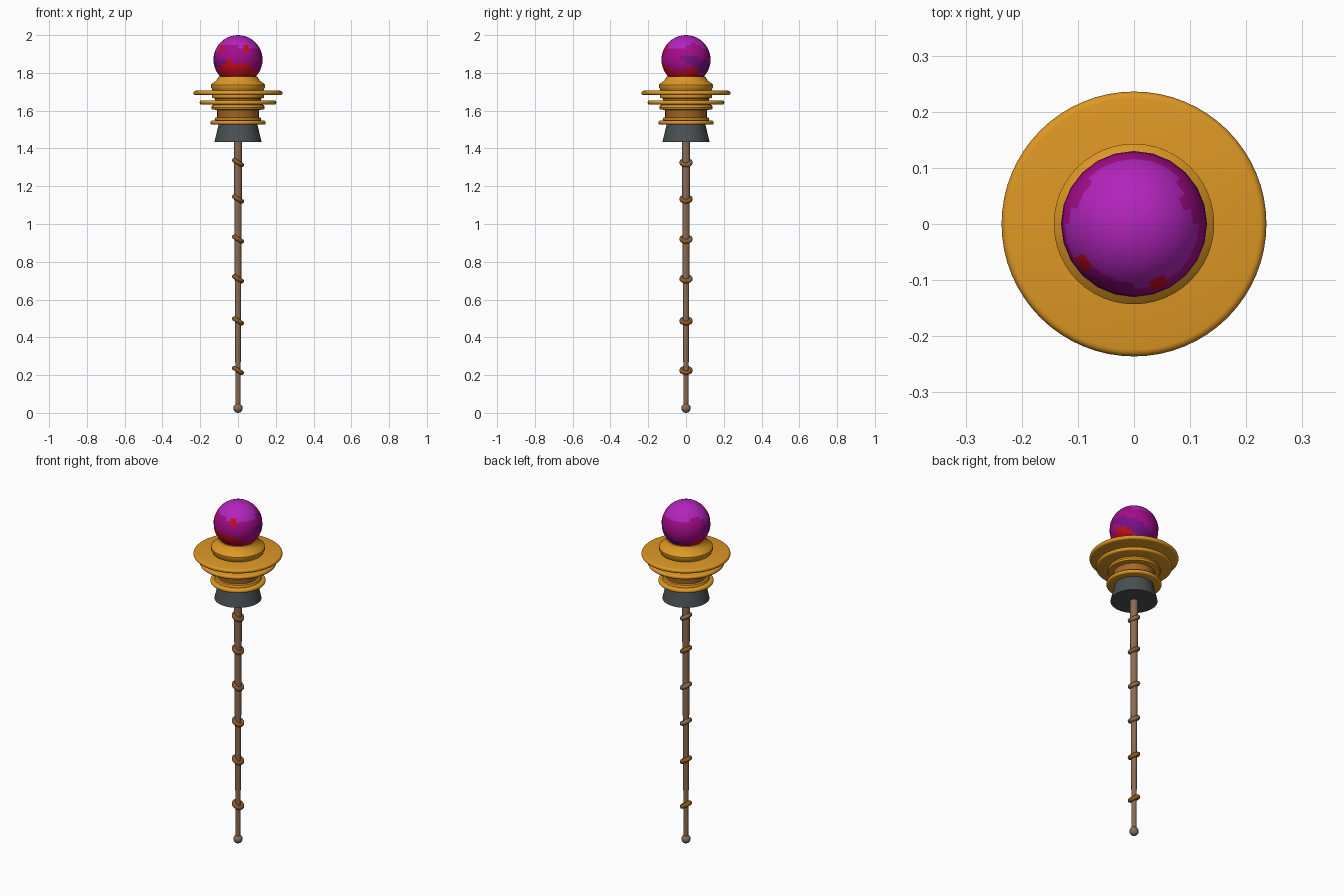
import bpy, bmesh, math
from mathutils import Matrix, Vector

if "Cube" in bpy.data.objects:
    bpy.data.objects.remove(bpy.data.objects["Cube"])


def mat(name, r, g, b):
    m = bpy.data.materials.new(name)
    lin = [((c / 255 + 0.055) / 1.055) ** 2.4 if c > 10 else c / 255 / 12.92 for c in (r, g, b)]
    m.diffuse_color = (*lin, 1)
    m.use_nodes = True
    m.node_tree.nodes["Principled BSDF"].inputs["Base Color"].default_value = m.diffuse_color
    return m


GOLD = mat("gold", 222, 152, 36)
BRONZE = mat("bronze", 165, 105, 38)
IRON = mat("dark_iron", 74, 80, 84)
WOOD = mat("wood", 138, 108, 84)
VINE = mat("brown_binding", 140, 88, 38)
VIOLET = mat("violet", 178, 36, 188)
MAGENTA = mat("magenta", 165, 12, 138)
PLUM = mat("plum", 120, 16, 135)
RED = mat("red", 205, 12, 28)


def finish(name, bm, mats, angle=40):
    bmesh.ops.recalc_face_normals(bm, faces=bm.faces[:])
    me = bpy.data.meshes.new(name)
    bm.to_mesh(me)
    bm.free()
    for m in mats:
        me.materials.append(m)
    ob = bpy.data.objects.new(name, me)
    bpy.context.collection.objects.link(ob)
    bpy.ops.object.select_all(action='DESELECT')
    ob.select_set(True)
    bpy.context.view_layer.objects.active = ob
    bpy.ops.object.shade_smooth_by_angle(angle=math.radians(angle))
    return ob


def lathe(name, profile, material, n=48, closed=False):
    """Revolve (radius, z) points; open profiles get end caps."""
    bm = bmesh.new()
    rings = [[bm.verts.new((r * math.cos(2 * math.pi * i / n), r * math.sin(2 * math.pi * i / n), z))
              for i in range(n)] for r, z in profile]
    for a, b in zip(rings, rings[1:]):
        for i in range(n):
            j = (i + 1) % n
            bm.faces.new((a[i], a[j], b[j], b[i]))
    bm.faces.new(rings[0])
    bm.faces.new(rings[-1])
    return finish(name, bm, [material])


def disc(name, radius, z, h):
    """Thin plate with a rounded rim."""
    pts = [(radius - h + h * math.cos(t), z + h * math.sin(t))
           for t in [math.radians(-90 + 30 * k) for k in range(7)]]
    lathe(name, [(0.05, z - h)] + pts + [(0.05, z + h)], GOLD, 64)


# Shaft and foot knob
lathe("shaft", [(0.013, 0.02), (0.016, 0.5), (0.019, 1.0), (0.022, 1.45)], WOOD, 16)
bm = bmesh.new()
bmesh.ops.create_uvsphere(bm, u_segments=16, v_segments=10, radius=0.025,
                          matrix=Matrix.Translation((0, 0, 0.025)))
finish("foot_knob", bm, [WOOD])

# Tilted bindings around the shaft, some with bare wood at the back
for k, z in enumerate((0.225, 0.487, 0.71, 0.92, 1.132, 1.325)):
    bm = bmesh.new()
    R, r, n, m = 0.023, 0.0125, 24, 10
    grid = [[bm.verts.new(((R + r * math.cos(v)) * math.cos(u), (R + r * math.cos(v)) * math.sin(u),
                           r * math.sin(v)))
             for v in [2 * math.pi * j / m for j in range(m)]]
            for u in [2 * math.pi * i / n for i in range(n)]]
    for i in range(n):
        for j in range(m):
            f = bm.faces.new((grid[i][j], grid[(i + 1) % n][j],
                              grid[(i + 1) % n][(j + 1) % m], grid[i][(j + 1) % m]))
            f.material_index = int(k in (2, 3, 5) and f.calc_center_median().y > 0.008)
    bm.transform(Matrix.Translation((0, 0, z)) @ Matrix.Rotation(math.radians(32), 4, 'Y'))
    finish(f"binding_{k + 1}", bm, [VINE, WOOD], 60)

# Iron socket
lathe("socket", [(0.125, 1.433), (0.102, 1.53)], IRON)

# Bronze core and gold collars
lathe("core", [(0.11, 1.53), (0.11, 1.61), (0.122, 1.65), (0.125, 1.69)], BRONZE)
lathe("lower_step", [(0.11, 1.545), (0.124, 1.55), (0.12, 1.562), (0.105, 1.566)], GOLD)
lathe("middle_collar", [(0.11, 1.603), (0.138, 1.607), (0.142, 1.617), (0.136, 1.63), (0.11, 1.642)], GOLD)
lathe("neck_collar", [(0.12, 1.664), (0.138, 1.668), (0.138, 1.69)], GOLD)
lathe("crown_collar", [(0.13, 1.69), (0.138, 1.715), (0.143, 1.722), (0.143, 1.736), (0.134, 1.745),
                       (0.118, 1.757), (0.108, 1.77), (0.103, 1.781), (0.09, 1.781)], GOLD)
disc("lower_disc", 0.147, 1.537, 0.011)
disc("middle_disc", 0.203, 1.643, 0.011)
disc("upper_disc", 0.236, 1.694, 0.012)

# Orb with cloudy colour patches chosen by direction
bm = bmesh.new()
bmesh.ops.create_uvsphere(bm, u_segments=24, v_segments=20, radius=0.13)
for f in bm.faces:
    d = f.calc_center_median().normalized()
    a = math.atan2(d.y, d.x)
    wave = 0.1 * math.sin(3 * a + 0.6) + 0.06 * math.sin(5 * a)
    if d.z > 0.5 + wave:
        f.material_index = 0
    elif d.z < -0.42 + 1.5 * wave - 0.25 * d.y:
        f.material_index = 3
    elif d.z < 0.15 and math.sin(2 * a + 4 * d.z + 1) > 0.55:
        f.material_index = 2
    else:
        f.material_index = 1
    # small red flecks
    for c in ((0.4, -0.8, 0.45), (-0.68, -0.55, 0.48)):
        if (d - Vector(c).normalized()).length < 0.16:
            f.material_index = 3
bm.transform(Matrix.Translation((0, 0, 1.87)))
finish("orb", bm, [VIOLET, MAGENTA, PLUM, RED], 60)
